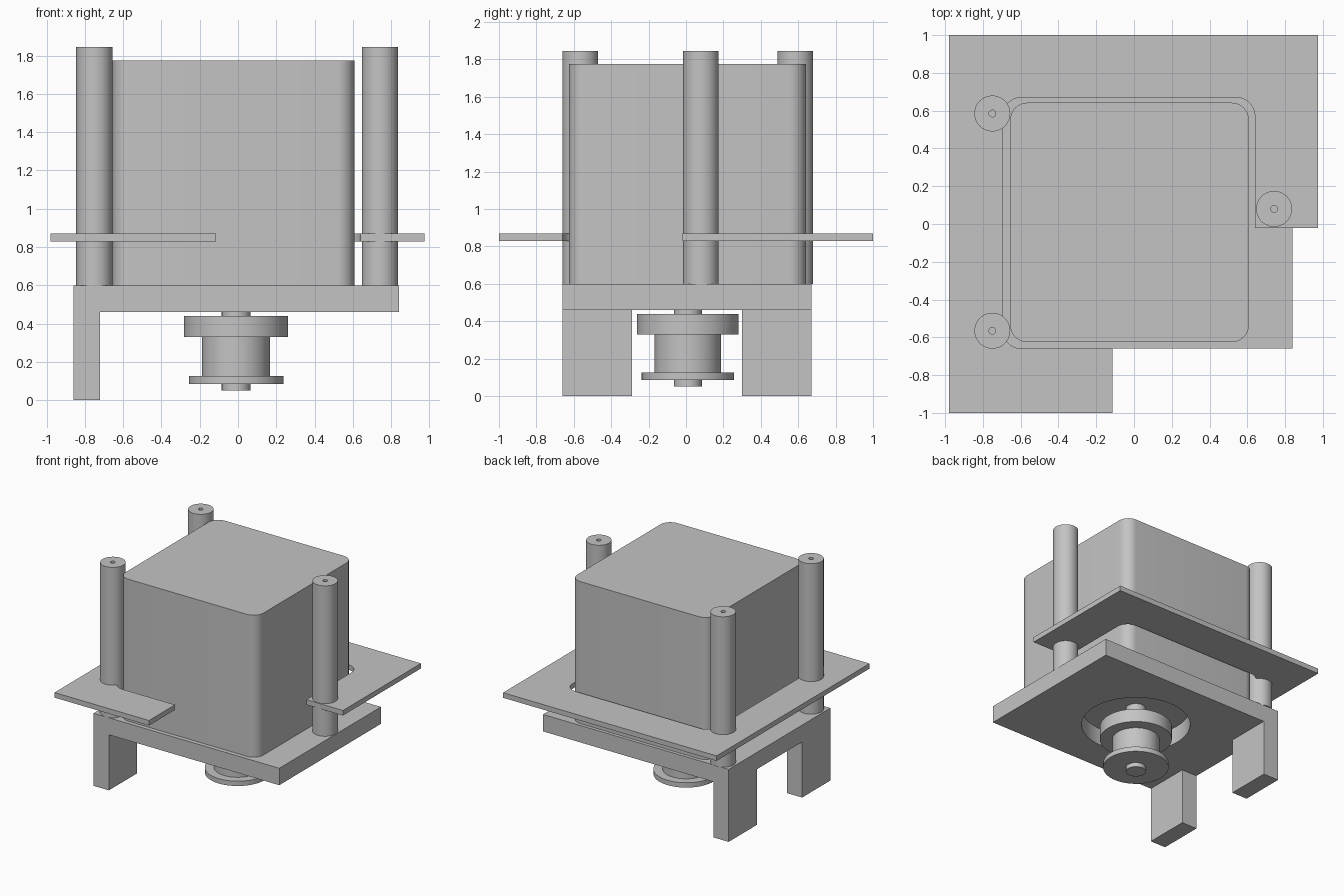
import bpy, bmesh, math
from mathutils import Matrix

cube = bpy.data.objects.get("Cube")
if cube:
    bpy.data.objects.remove(cube, do_unlink=True)

grey = bpy.data.materials.new("plain grey")
grey.use_nodes = True
colour = (0.55, 0.55, 0.55, 1)
grey.diffuse_color = colour
grey.node_tree.nodes["Principled BSDF"].inputs["Base Color"].default_value = colour


def finish(bm, name):
    """Turn a bmesh into a named, smooth-shaded object with sharp edges kept."""
    bmesh.ops.recalc_face_normals(bm, faces=bm.faces)
    mesh = bpy.data.meshes.new(name)
    bm.to_mesh(mesh)
    bm.free()
    mesh.materials.append(grey)
    ob = bpy.data.objects.new(name, mesh)
    bpy.context.collection.objects.link(ob)
    select(ob)
    bpy.ops.object.shade_smooth_by_angle(angle=math.radians(30))
    return ob


def select(ob):
    bpy.ops.object.select_all(action='DESELECT')
    ob.select_set(True)
    bpy.context.view_layer.objects.active = ob


def extrude(name, outline, low, high, matrix=Matrix()):
    """Extrude a flat outline from low to high along its normal."""
    bm = bmesh.new()
    face = bm.faces.new([bm.verts.new((x, y, low)) for x, y in outline])
    top = bmesh.ops.extrude_face_region(bm, geom=[face])["geom"]
    verts = [v for v in top if isinstance(v, bmesh.types.BMVert)]
    bmesh.ops.translate(bm, verts=verts, vec=(0, 0, high - low))
    bm.transform(matrix)
    return finish(bm, name)


def lathe(name, profile, centre, steps=64):
    """Spin a radius/height profile about a vertical axis."""
    bm = bmesh.new()
    verts = [bm.verts.new((r, 0, z)) for r, z in profile]
    edges = [bm.edges.new(pair) for pair in zip(verts, verts[1:])]
    bmesh.ops.spin(bm, geom=verts + edges, cent=(0, 0, 0), axis=(0, 0, 1),
                   angle=math.tau, steps=steps)
    bmesh.ops.remove_doubles(bm, verts=bm.verts, dist=0.0001)
    bm.transform(Matrix.Translation((*centre, 0)))
    return finish(bm, name)


def arc(cx, cy, r, start, steps=10):
    """Quarter circle, anticlockwise from the start angle in degrees."""
    angles = [math.radians(start + 90 * i / steps) for i in range(steps + 1)]
    return [(cx + r * math.cos(a), cy + r * math.sin(a)) for a in angles]


def cut(ob, cutter):
    select(ob)
    mod = ob.modifiers.new("cut", 'BOOLEAN')
    mod.operation = 'DIFFERENCE'
    mod.solver = 'EXACT'
    mod.object = cutter
    bpy.ops.object.modifier_apply(modifier=mod.name)
    bpy.data.objects.remove(cutter, do_unlink=True)


# Bracket: L-shaped side profile, split into two legs, with a round opening
axis = (-0.01, 0.01)
bracket_side = [(-0.86, 0), (-0.72, 0), (-0.72, 0.46), (0.84, 0.46), (0.84, 0.6), (-0.86, 0.6)]
bracket = extrude("bracket", bracket_side, -0.67, 0.66, Matrix.Rotation(math.pi / 2, 4, 'X'))
leg_gap = [(-1, -0.29), (-0.6, -0.29), (-0.6, 0.3), (-1, 0.3)]
cut(bracket, extrude("leg_gap_cutter", leg_gap, -0.1, 0.46))
cut(bracket, lathe("opening_cutter", [(0, 0.3), (0.41, 0.3), (0.41, 0.7), (0, 0.7)], axis))
select(bracket)
bpy.ops.object.shade_smooth_by_angle(angle=math.radians(30))

# Motor housing with rounded upright corners
left, right, front, back, r = -0.655, 0.608, -0.625, 0.642, 0.09
housing = (arc(right - r, back - r, r, 0) + arc(left + r, back - r, r, 90)
           + arc(left + r, front + r, r, 180) + arc(right - r, front + r, r, 270))
extrude("motor_housing", housing, 0.6, 1.775)

# Guard plate wrapping three sides of the housing
r = 0.1
inner = (arc(0.64 - r, 0.67 - r, r, 0) + arc(-0.695 + r, 0.67 - r, r, 90)
         + arc(-0.695 + r, -0.66 + r, r, 180))
outer = [(-0.115, -0.66), (-0.115, -1), (-0.98, -1), (-0.98, 1),
         (0.975, 1), (0.975, -0.02), (0.64, -0.02)]
extrude("guard_plate", inner + outer, 0.828, 0.87)

# Standoff posts with a small screw hole in the top
post = [(0, 0.6), (0.095, 0.6), (0.095, 1.845), (0.018, 1.845), (0.018, 1.6), (0, 1.6)]
posts = {"back_right_post": (-0.75, 0.585), "front_right_post": (-0.75, -0.565),
         "left_post": (0.742, 0.08)}
for name, centre in posts.items():
    lathe(name, post, centre, 48)

# Drive shaft and flanged pulley below the bracket
lathe("drive_shaft", [(0, 0.05), (0.075, 0.05), (0.075, 0.6), (0, 0.6)], axis, 48)
lathe("pulley", [(0, 0.085), (0.247, 0.085), (0.247, 0.125), (0.178, 0.125), (0.178, 0.33),
                 (0.272, 0.33), (0.272, 0.44), (0, 0.44)], axis)
